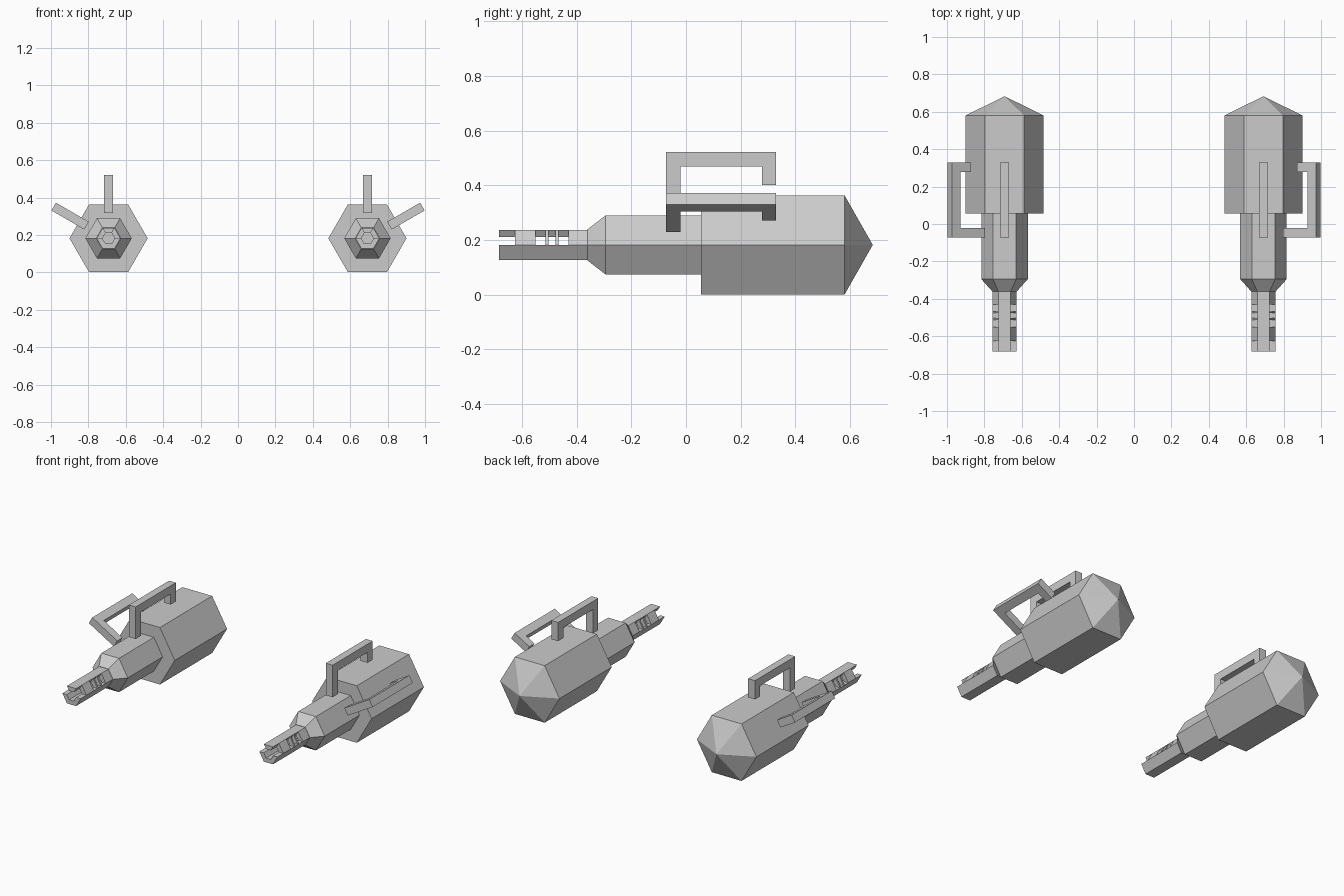
import bpy, bmesh
from math import sin, cos, pi, radians
from mathutils import Matrix, Vector

if "Cube" in bpy.data.objects:
    bpy.data.objects.remove(bpy.data.objects["Cube"])

CX, CZ = 0.692, 0.182          # axis of the right-hand unit


def finish(name, bm):
    """Move onto the axis, store, and mirror to the left-hand unit."""
    bmesh.ops.recalc_face_normals(bm, faces=bm.faces)
    bmesh.ops.translate(bm, verts=bm.verts, vec=(CX, 0, CZ))
    me = bpy.data.meshes.new(name)
    bm.to_mesh(me)
    bm.free()
    ob = bpy.data.objects.new(name, me)
    bpy.context.collection.objects.link(ob)
    mod = ob.modifiers.new("mirror", 'MIRROR')
    mod.use_axis[0] = True
    mod.use_mirror_merge = False


def hexpt(r, k):
    """Corner k of a hexagon with flat top, as (x, z)."""
    return (r * cos(k * pi / 3), r * sin(k * pi / 3))


def hex_lathe(name, rings):
    """Six-sided body from (y, radius) rings; radius 0 gives a point."""
    bm = bmesh.new()
    loops = []
    for y, r in rings:
        if r == 0:
            loops.append([bm.verts.new((0, y, 0))] * 6)
        else:
            loops.append([bm.verts.new((hexpt(r, k)[0], y, hexpt(r, k)[1])) for k in range(6)])
    for a, b in zip(loops, loops[1:]):
        for k in range(6):
            j = (k + 1) % 6
            bm.faces.new(list(dict.fromkeys((a[k], a[j], b[j], b[k]))))
    for end in (loops[0], loops[-1]):
        if end[0] is not end[1]:
            bm.faces.new(end)
    finish(name, bm)


def add_prism(bm, profile, y0, y1):
    """Extrude an (x, z) profile along y."""
    a = [bm.verts.new((x, y0, z)) for x, z in profile]
    b = [bm.verts.new((x, y1, z)) for x, z in profile]
    n = len(a)
    bm.faces.new(a)
    bm.faces.new(b)
    for i in range(n):
        j = (i + 1) % n
        bm.faces.new((a[i], a[j], b[j], b[i]))


# Rear housing and middle receiver
hex_lathe("rear_housing", [(0.055, 0.209), (0.58, 0.209), (0.683, 0)])
hex_lathe("receiver", [(-0.36, 0.066), (-0.295, 0.124), (0.06, 0.124)])

# Hollow barrel: lower trough, top strip and slotted upper side walls
RO, RI, TIP, ROOT = 0.064, 0.033, -0.683, -0.36


def wall(ks):
    return [hexpt(RO, k) for k in ks] + [hexpt(RI, k) for k in reversed(ks)]


bm = bmesh.new()
add_prism(bm, wall([3, 4, 5, 6]), TIP, ROOT)
add_prism(bm, wall([1, 2]), TIP, ROOT)
for ks in ([0, 1], [2, 3]):
    for y0, y1 in ((-0.625, -0.55), (-0.513, -0.503), (-0.477, -0.467), (-0.43, ROOT)):
        add_prism(bm, wall(ks), y0, y1)
finish("barrel", bm)

# Two handles: upright one on top, second turned 60 degrees outward
Y0, Y1, TOP, BAR, W = -0.073, 0.33, 0.339, 0.052, 0.024
outline = [(Y0, 0.136), (Y0, TOP), (Y1, TOP), (Y1, 0.22), (Y1 - BAR, 0.22),
           (Y1 - BAR, TOP - BAR), (Y0 + BAR, TOP - BAR), (Y0 + BAR, 0.136)]
for name, angle in (("top_handle", 0), ("side_handle", 60)):
    bm = bmesh.new()
    face = bm.faces.new([bm.verts.new((-W, y, z)) for y, z in outline])
    ext = bmesh.ops.extrude_face_region(bm, geom=[face])
    verts = [v for v in ext["geom"] if isinstance(v, bmesh.types.BMVert)]
    bmesh.ops.translate(bm, verts=verts, vec=(2 * W, 0, 0))
    bmesh.ops.rotate(bm, verts=bm.verts, cent=(0, 0, 0),
                     matrix=Matrix.Rotation(radians(angle), 3, 'Y'))
    finish(name, bm)
